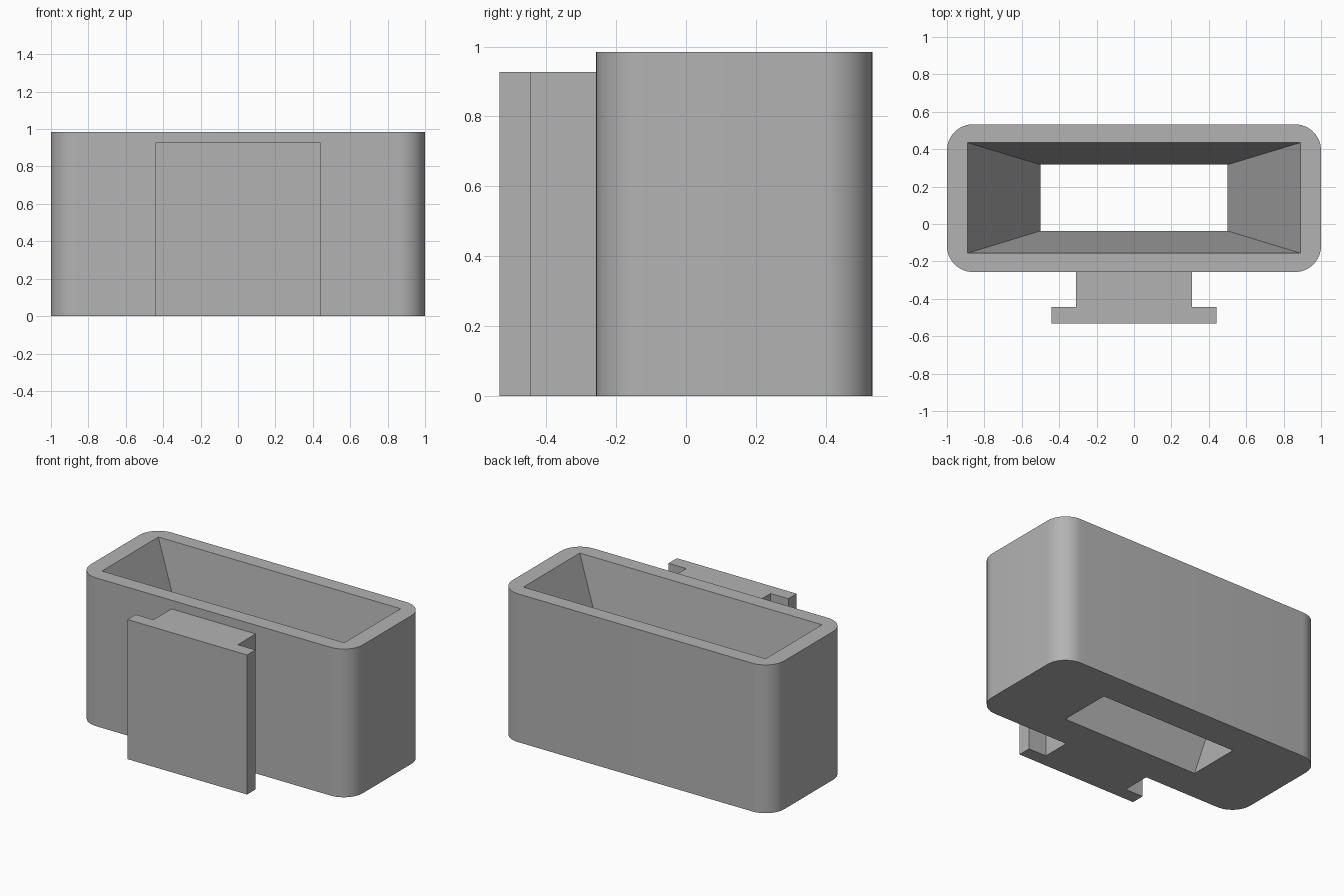
import bpy, bmesh, math

if "Cube" in bpy.data.objects:
    bpy.data.objects.remove(bpy.data.objects["Cube"])

HEIGHT, CLIP_HEIGHT = 0.985, 0.927
Y_FRONT, Y_BACK, RADIUS, STEPS = -0.257, 0.533, 0.14, 12

grey = bpy.data.materials.new("plain grey")
grey.diffuse_color = (0.45, 0.45, 0.45, 1)
grey.use_nodes = True
grey.node_tree.nodes["Principled BSDF"].inputs["Base Color"].default_value = grey.diffuse_color


def finish(name, bm):
    bmesh.ops.recalc_face_normals(bm, faces=bm.faces)
    mesh = bpy.data.meshes.new(name)
    bm.to_mesh(mesh)
    bm.free()
    mesh.materials.append(grey)
    obj = bpy.data.objects.new(name, mesh)
    bpy.context.collection.objects.link(obj)
    return obj


def rounded_corners(bm, z):
    """Four lists of arc vertices, counter-clockwise from back right."""
    x, y0, y1 = 1 - RADIUS, Y_FRONT + RADIUS, Y_BACK - RADIUS
    centres = [(x, y1), (-x, y1), (-x, y0), (x, y0)]
    arcs = []
    for c, (cx, cy) in enumerate(centres):
        angles = [math.pi / 2 * (c + s / STEPS) for s in range(STEPS + 1)]
        arcs.append([bm.verts.new((cx + RADIUS * math.cos(a),
                                   cy + RADIUS * math.sin(a), z)) for a in angles])
    return arcs


def opening(bm, x, y0, y1, z):
    return [bm.verts.new((px, py, z))
            for px, py in ((x, y1), (-x, y1), (-x, y0), (x, y0))]


def wall(bm, low, high):
    for i in range(len(low)):
        j = (i + 1) % len(low)
        bm.faces.new((low[i], low[j], high[j], high[i]))


# Rounded body with a straight-sided funnel through it
bm = bmesh.new()
outer = [rounded_corners(bm, z) for z in (0, HEIGHT)]
inner = [opening(bm, 0.50, -0.037, 0.317, 0),
         opening(bm, 0.89, -0.156, 0.435, HEIGHT)]
wall(bm, *[sum(arcs, []) for arcs in outer])
wall(bm, *inner)
for arcs, hole in zip(outer, inner):
    for c in range(4):
        n = (c + 1) % 4
        bm.faces.new([hole[c]] + arcs[c])
        bm.faces.new((hole[c], arcs[c][-1], arcs[n][0], hole[n]))
body = finish("funnel_body", bm)
bpy.context.view_layer.objects.active = body
body.select_set(True)
bpy.ops.object.shade_smooth_by_angle(angle=math.radians(30))

# T-shaped mounting rail on the front
half = [(0.31, Y_FRONT), (0.31, -0.445), (0.44, -0.445), (0.44, -0.533)]
profile = half + [(-x, y) for x, y in reversed(half)]
bm = bmesh.new()
low, high = [[bm.verts.new((x, y, z)) for x, y in profile] for z in (0, CLIP_HEIGHT)]
wall(bm, low, high)
bm.faces.new(low)
bm.faces.new(high)
finish("mounting_rail", bm)
